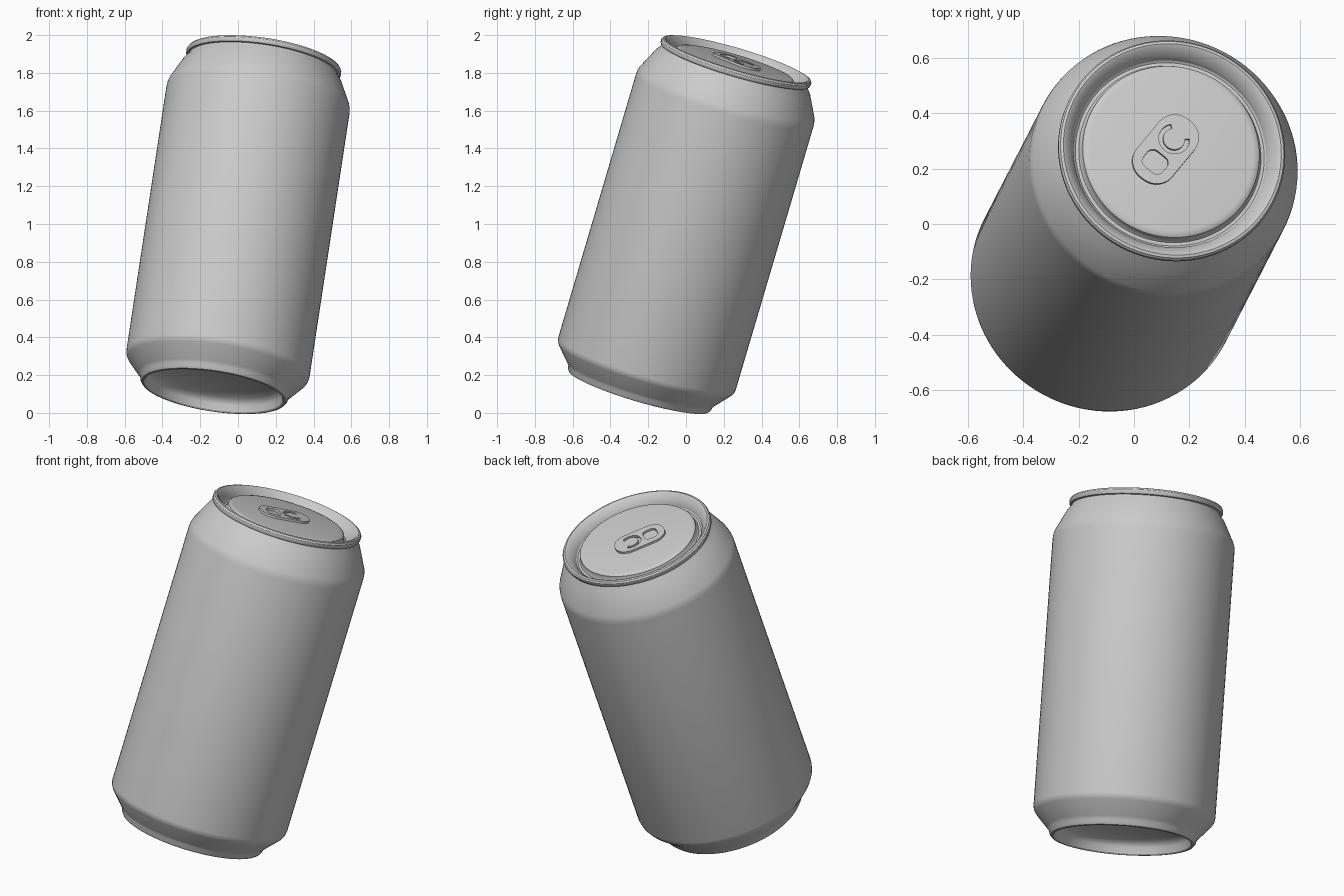
import bpy, bmesh, math
from mathutils import Vector, Matrix

if "Cube" in bpy.data.objects:
    bpy.data.objects.remove(bpy.data.objects["Cube"])

# Leaning frame shared by all parts: local z is the can axis, local x the tab direction
axis = Vector((0.144, 0.28, 0.949)).normalized()
u = Vector((0.62, 0.78, 0))
u = (u - axis * u.dot(axis)).normalized()
w = axis.cross(u)
frame = Matrix.Translation((0, 0, 0.96)) @ Matrix((u, w, axis)).transposed().to_4x4()


def smooth(obj, angle=32):
    bpy.ops.object.select_all(action='DESELECT')
    obj.select_set(True)
    bpy.context.view_layer.objects.active = obj
    bpy.ops.object.shade_smooth_by_angle(angle=math.radians(angle))


def lathe(name, profile, n=96):
    """Revolve (radius, height) points round the can axis."""
    bm = bmesh.new()
    rings = []
    for r, z in profile:
        if r == 0:
            rings.append([bm.verts.new((0, 0, z))] * n)
        else:
            rings.append([bm.verts.new((r * math.cos(k * math.tau / n),
                                        r * math.sin(k * math.tau / n), z)) for k in range(n)])
    for a, b in zip(rings, rings[1:]):
        for k in range(n):
            j = (k + 1) % n
            bm.faces.new(list(dict.fromkeys((a[k], a[j], b[j], b[k]))))
    bmesh.ops.recalc_face_normals(bm, faces=bm.faces)
    me = bpy.data.meshes.new(name)
    bm.to_mesh(me)
    bm.free()
    obj = bpy.data.objects.new(name, me)
    bpy.context.collection.objects.link(obj)
    obj.matrix_world = frame
    smooth(obj)
    return obj


# Can: domed base, foot ring, body, shoulder, rolled rim, countersink and lid
dome = [(0.36 * math.sin(a), -0.90 + 0.08 * math.cos(a) + 0.05)
        for a in (i * math.pi / 16 for i in range(9))]
body = [(0.368, -0.885), (0.375, -0.892), (0.386, -0.89), (0.395, -0.878), (0.398, -0.86),
        (0.41, -0.845), (0.478, -0.768), (0.487, -0.752), (0.49, -0.735),
        (0.49, 0.735), (0.488, 0.755), (0.482, 0.775), (0.426, 0.887), (0.408, 0.91), (0.40, 0.925)]
rim = [(0.409, 0.928), (0.414, 0.937), (0.414, 0.951), (0.408, 0.960), (0.398, 0.963),
       (0.388, 0.958), (0.357, 0.922), (0.352, 0.905), (0.345, 0.899), (0.333, 0.900),
       (0.326, 0.910), (0.323, 0.932), (0.316, 0.938), (0.30, 0.941), (0, 0.941)]
lathe("can_body", dome + body + rim)


# Pull tab: flat filled outline with a finger hole and a curved slot
def arc(cx, cy, r, a0, a1, n=12):
    return [(cx + r * math.cos(math.radians(a0 + (a1 - a0) * k / n)),
             cy + r * math.sin(math.radians(a0 + (a1 - a0) * k / n))) for k in range(n + 1)]


def rounded(cx, cy, hx, hy, r):
    pts = []
    for k, (sx, sy) in enumerate(((1, 1), (-1, 1), (-1, -1), (1, -1))):
        pts += arc(cx + sx * (hx - r), cy + sy * (hy - r), r, 90 * k, 90 * k + 90, 8)
    return pts


outlines = [rounded(0, 0, 0.142, 0.082, 0.075),
            rounded(-0.063, 0, 0.038, 0.044, 0.026),
            arc(0.05, 0, 0.056, 50, 310, 24) + arc(0.05, 0, 0.040, 310, 50, 24)]
cu = bpy.data.curves.new("pull_tab", 'CURVE')
cu.dimensions = '2D'
cu.fill_mode = 'BOTH'
cu.extrude = 0.006
for pts in outlines:
    s = cu.splines.new('POLY')
    s.points.add(len(pts) - 1)
    for p, (x, y) in zip(s.points, pts):
        p.co = (x, y, 0, 1)
    s.use_cyclic_u = True
tab = bpy.data.objects.new("pull_tab", cu)
bpy.context.collection.objects.link(tab)
tab.matrix_world = frame @ Matrix.Translation((-0.011, 0.02, 0.947))
bpy.ops.object.select_all(action='DESELECT')
tab.select_set(True)
bpy.context.view_layer.objects.active = tab
bpy.ops.object.convert(target='MESH')
smooth(bpy.context.view_layer.objects.active)
